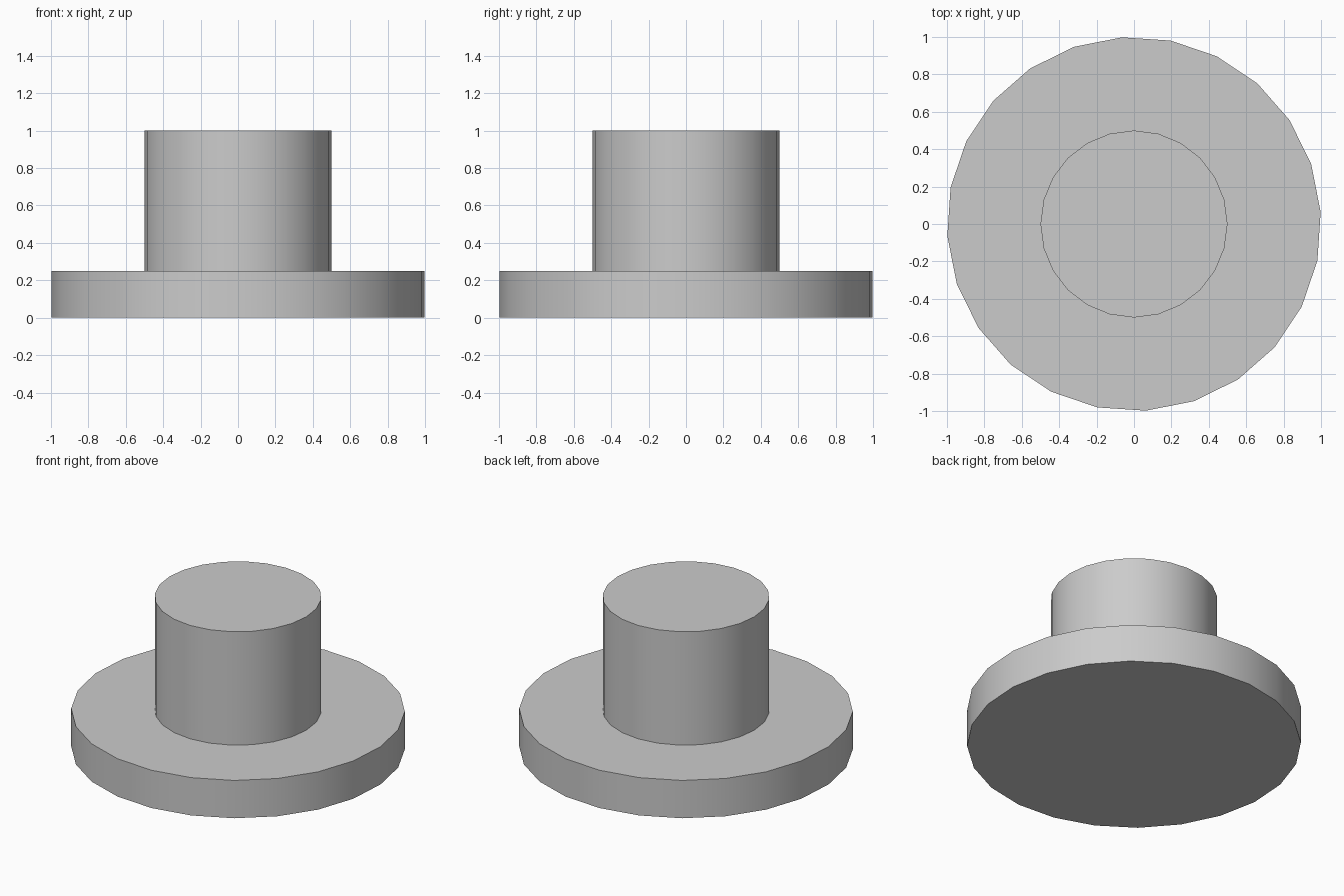
import bpy
import math

cube = bpy.data.objects.get("Cube")
if cube:
    bpy.data.objects.remove(cube, do_unlink=True)

# Plain grey for the whole model
COLOUR = (0.6, 0.6, 0.6, 1.0)
grey = bpy.data.materials.new("light_grey")
grey.use_nodes = True
grey.diffuse_color = COLOUR
grey.node_tree.nodes["Principled BSDF"].inputs["Base Color"].default_value = COLOUR


def disc(name, radius, bottom, top, turn):
    """Upright 24-sided cylinder; turn is the angle of its first corner from +x."""
    bpy.ops.mesh.primitive_cylinder_add(
        vertices=24, radius=radius, depth=top - bottom,
        location=(0, 0, (bottom + top) / 2),
        rotation=(0, 0, math.radians(turn)))
    obj = bpy.context.object
    obj.name = obj.data.name = name
    obj.data.materials.append(grey)
    bpy.ops.object.shade_smooth_by_angle(angle=math.radians(30))
    return obj


# Wide base flange, slightly turned against the post
disc("base_flange", 1.0, 0.0, 0.25, 3.7)
# Central post
disc("post", 0.5, 0.25, 1.0, 0)
